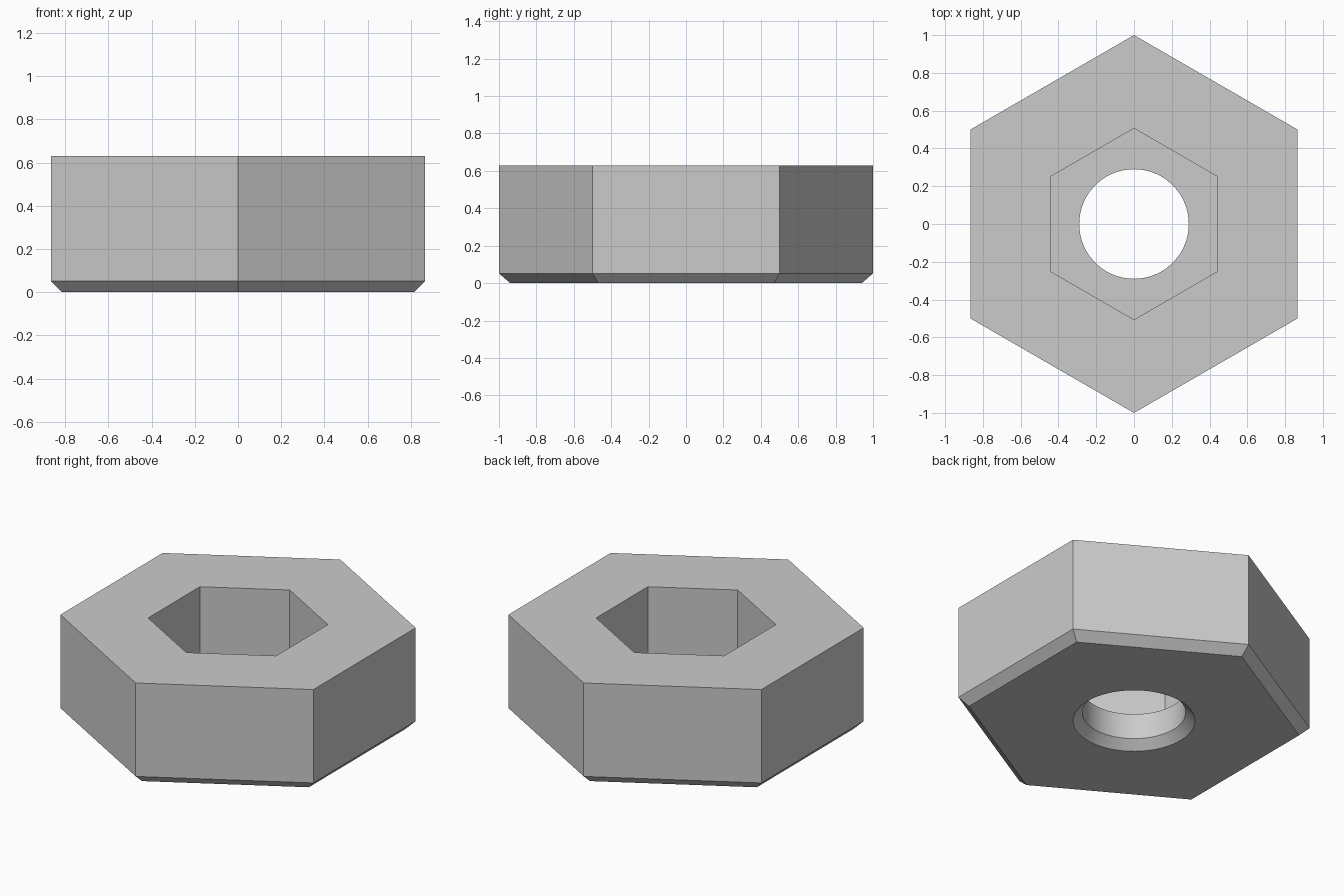
import bpy
import bmesh
from math import cos, sin, pi, radians

cube = bpy.data.objects.get("Cube")
if cube:
    bpy.data.objects.remove(cube, do_unlink=True)

HEX, ROUND = 6, 60

# Cross-section of the nut, as (sides, corner radius, height) rings
RINGS = [
    (HEX, 0.94, 0.0),      # chamfered base
    (HEX, 1.0, 0.052),     # outer wall, bottom
    (HEX, 1.0, 0.63),      # outer wall, top
    (HEX, 0.506, 0.63),    # hex pocket, rim
    (HEX, 0.506, 0.21),    # hex pocket, floor
    (ROUND, 0.29, 0.21),   # round bore, top
    (ROUND, 0.29, 0.052),  # round bore, bottom
    (ROUND, 0.342, 0.0),   # bore countersink
]


def add_ring(bm, sides, radius, z):
    """Regular polygon with one corner on the y axis."""
    angles = [pi / 2 + 2 * pi * i / sides for i in range(sides)]
    return [bm.verts.new((radius * cos(a), radius * sin(a), z)) for a in angles]


def join_rings(bm, a, b):
    """One face per side of the coarser ring."""
    if len(a) > len(b):
        a, b = b, a
    step = len(b) // len(a)
    for i in range(len(a)):
        arc = [b[(i * step + j) % len(b)] for j in range(step + 1)]
        bm.faces.new([a[(i + 1) % len(a)], a[i]] + arc)


# Closed nut body
bm = bmesh.new()
rings = [add_ring(bm, *ring) for ring in RINGS]
for i, ring in enumerate(rings):
    join_rings(bm, ring, rings[(i + 1) % len(rings)])
bmesh.ops.recalc_face_normals(bm, faces=bm.faces)
mesh = bpy.data.meshes.new("hex_nut")
bm.to_mesh(mesh)
bm.free()

# Plain grey finish
grey = bpy.data.materials.new("grey")
grey.use_nodes = True
colour = (0.6, 0.6, 0.6, 1.0)
grey.diffuse_color = colour
grey.node_tree.nodes["Principled BSDF"].inputs["Base Color"].default_value = colour
mesh.materials.append(grey)

# Smooth bore, crisp hex edges
nut = bpy.data.objects.new("hex_nut", mesh)
bpy.context.collection.objects.link(nut)
bpy.ops.object.select_all(action="DESELECT")
nut.select_set(True)
bpy.context.view_layer.objects.active = nut
bpy.ops.object.shade_smooth_by_angle(angle=radians(30))
